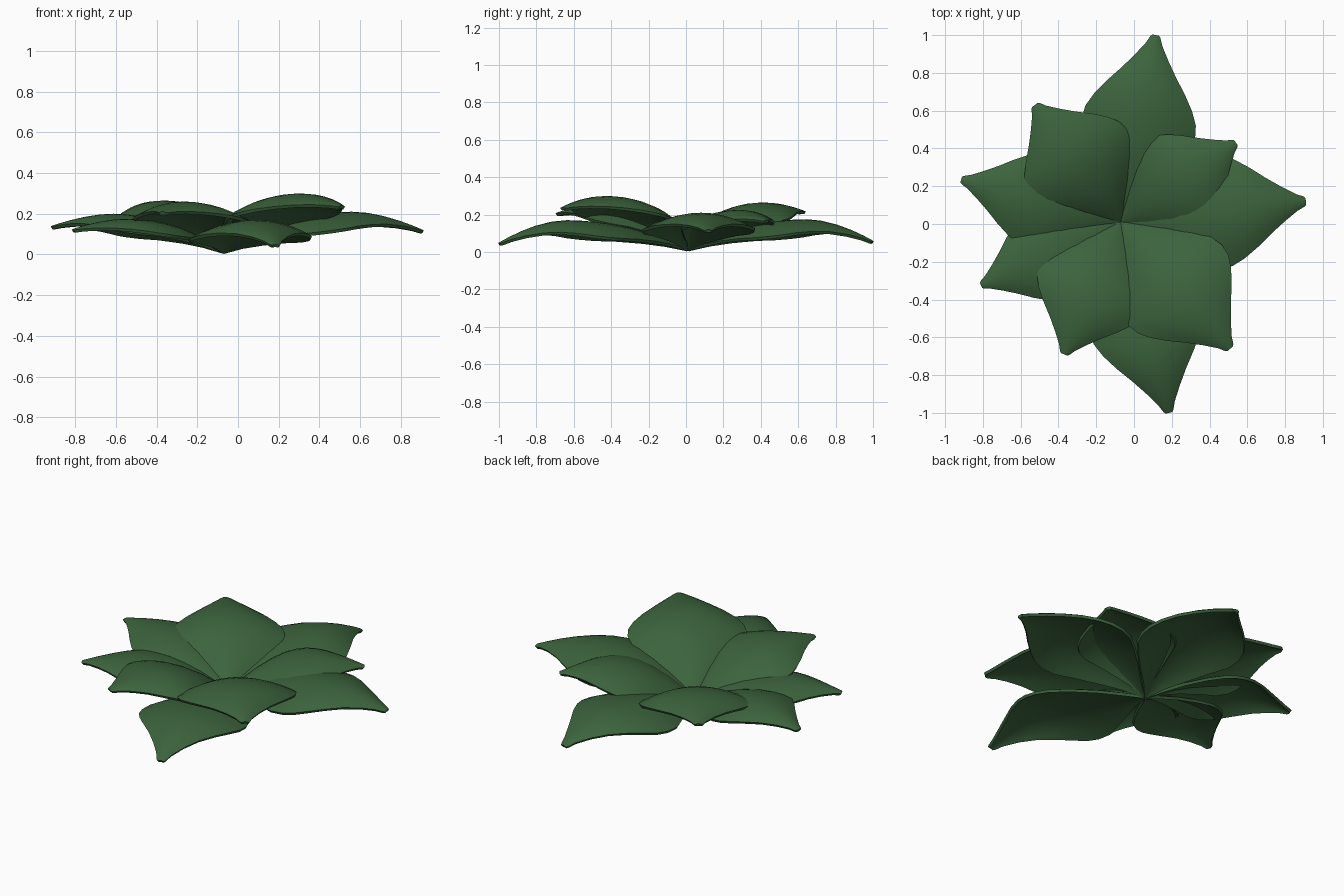
import bpy, math
from mathutils import Vector

cube = bpy.data.objects.get("Cube")
if cube:
    bpy.data.objects.remove(cube, do_unlink=True)

green = bpy.data.materials.new("leaf_green")
green.use_nodes = True
color = (0.045, 0.125, 0.046, 1)
green.diffuse_color = color
bsdf = green.node_tree.nodes["Principled BSDF"]
bsdf.inputs["Base Color"].default_value = color
bsdf.inputs["Roughness"].default_value = 0.8

CENTRE = Vector((-0.07, 0.01))
BASE_Z = 0.018
COLUMNS = 10
# Share of the length, share of the half width
OUTLINE = [(0, .04), (.1, .25), (.2, .5), (.32, .77), (.42, .97), (.5, 1.02), (.57, .99),
           (.64, .88), (.72, .7), (.8, .49), (.88, .3), (.95, .15), (.99, .09), (1, .06)]


def arch(s, peak, tip, at=0.65):
    """Height of the midrib, rising to a crest and drooping to the tip."""
    if s < at:
        return BASE_Z + (peak - BASE_Z) * (1 - ((at - s) / at) ** 2)
    return peak - (peak - tip) * ((s - at) / (1 - at)) ** 1.7


def leaf(name, tip_x, tip_y, tip_z, peak, half_width):
    axis = Vector((tip_x, tip_y)) - CENTRE
    side = Vector((-axis.y, axis.x)).normalized()
    verts, faces = [], []
    for s, share in OUTLINE:
        w = half_width * share
        for c in range(COLUMNS + 1):
            u = 2 * c / COLUMNS - 1
            p = CENTRE + axis * s + side * (w * u)
            z = arch(s, peak, tip_z) - 0.27 * w * u * u
            verts.append((p.x, p.y, max(z, BASE_Z)))
    n = COLUMNS + 1
    for r in range(len(OUTLINE) - 1):
        for c in range(COLUMNS):
            a = r * n + c
            faces.append((a, a + n, a + n + 1, a + 1))
    mesh = bpy.data.meshes.new(name)
    mesh.from_pydata(verts, [], faces)
    mesh.materials.append(green)
    obj = bpy.data.objects.new(name, mesh)
    bpy.context.collection.objects.link(obj)
    # Blade thickness, added below the upper face
    solid = obj.modifiers.new("thickness", 'SOLIDIFY')
    solid.thickness = 0.016
    solid.offset = -1 if mesh.polygons[COLUMNS * 5].normal.z > 0 else 1
    bpy.ops.object.select_all(action='DESELECT')
    obj.select_set(True)
    bpy.context.view_layer.objects.active = obj
    bpy.ops.object.modifier_apply(modifier=solid.name)
    bpy.ops.object.shade_smooth_by_angle(angle=math.radians(40))


# Lower ring of long leaves
leaf("back_leaf", .115, 1.0, .06, .175, .30)
leaf("left_leaf", .91, .12, .12, .21, .30)
leaf("front_leaf", .185, -1.0, .05, .17, .30)
leaf("right_leaf", -.915, .235, .14, .20, .25)
leaf("right_front_leaf", -.81, -.325, .125, .175, .25)

# Upper ring of short, raised leaves
leaf("upper_back_left_leaf", .54, .43, .17, .225, .27)
leaf("upper_front_left_leaf", .51, -.66, .24, .30, .32)
leaf("upper_front_right_leaf", -.37, -.69, .21, .26, .30)
leaf("upper_back_right_leaf", -.525, .63, .22, .265, .31)
